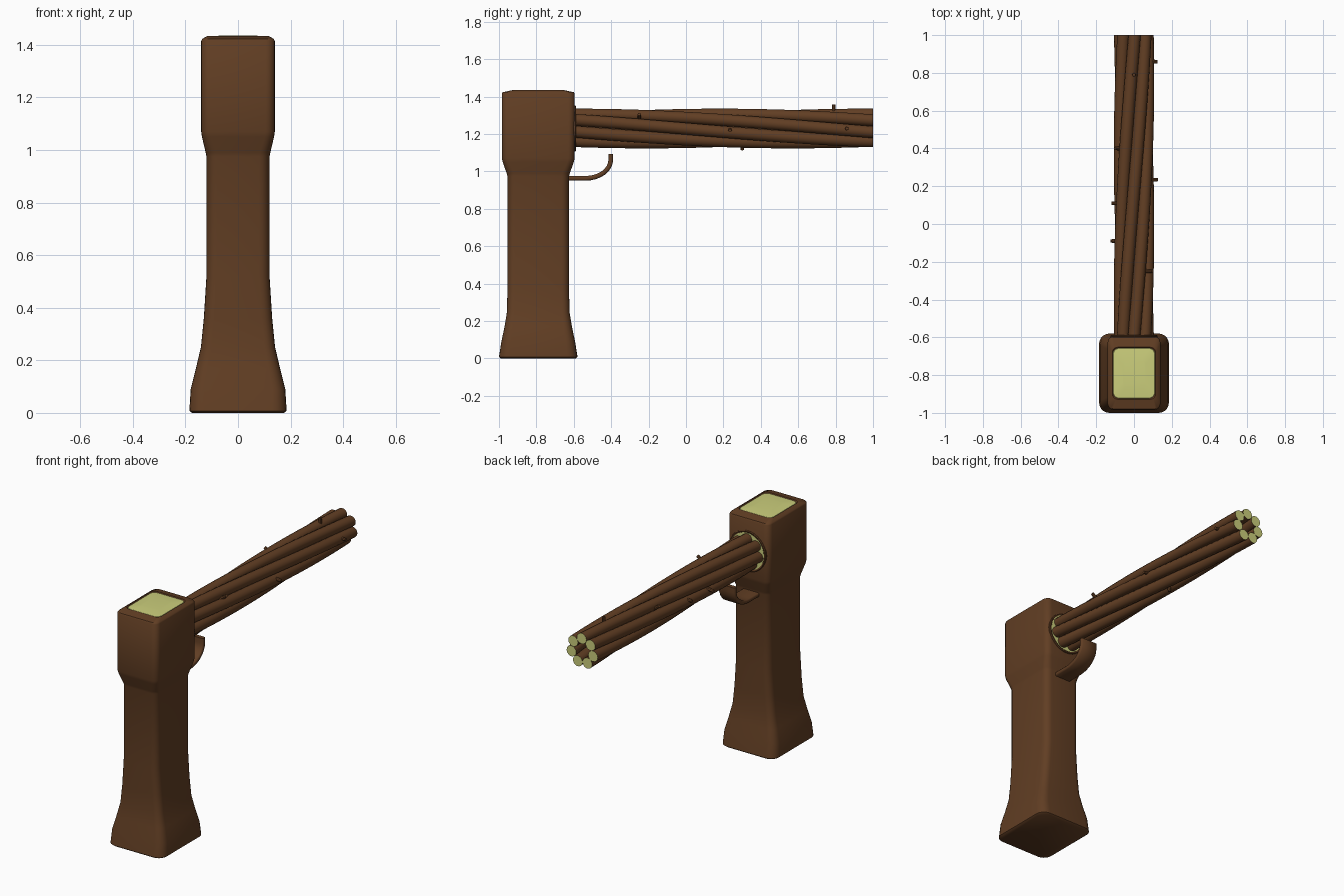
import bpy, math
from math import sin, cos, pi, radians
from mathutils import Vector

if "Cube" in bpy.data.objects:
    bpy.data.objects.remove(bpy.data.objects["Cube"])


def material(name, rgb):
    m = bpy.data.materials.new(name)
    m.diffuse_color = (*rgb, 1)
    m.use_nodes = True
    m.node_tree.nodes["Principled BSDF"].inputs["Base Color"].default_value = m.diffuse_color
    return m


BARK = material("brown bark", (0.12, 0.048, 0.017))
CUT = material("pale cut wood", (0.60, 0.62, 0.20))


def loft(name, rings, end_mat=0, start_mat=0, angle=35):
    """Skin a list of equal-length point rings and cap both ends."""
    n = len(rings[0])
    verts = [p for r in rings for p in r]
    faces = [(i * n + j, i * n + (j + 1) % n, (i + 1) * n + (j + 1) % n, (i + 1) * n + j)
             for i in range(len(rings) - 1) for j in range(n)]
    faces.append(tuple(reversed(range(n))))
    faces.append(tuple(range(len(verts) - n, len(verts))))
    me = bpy.data.meshes.new(name)
    me.from_pydata(verts, [], faces)
    me.materials.append(BARK)
    me.materials.append(CUT)
    me.polygons[len(faces) - 2].material_index = start_mat
    me.polygons[len(faces) - 1].material_index = end_mat
    ob = bpy.data.objects.new(name, me)
    bpy.context.collection.objects.link(ob)
    bpy.ops.object.select_all(action='DESELECT')
    ob.select_set(True)
    bpy.context.view_layer.objects.active = ob
    bpy.ops.object.mode_set(mode='EDIT')
    bpy.ops.mesh.select_all(action='SELECT')
    bpy.ops.mesh.normals_make_consistent(inside=False)
    bpy.ops.object.mode_set(mode='OBJECT')
    bpy.ops.object.shade_smooth_by_angle(angle=radians(angle))
    return ob


def rounded_rect(hx, hy, r, z, yc=-0.79, seg=5):
    pts = []
    for k, (sx, sy) in enumerate([(1, 1), (-1, 1), (-1, -1), (1, -1)]):
        for i in range(seg + 1):
            a = (k + i / seg) * pi / 2
            pts.append((sx * (hx - r) + r * cos(a), yc + sy * (hy - r) + r * sin(a), z))
    return pts


# post: flared foot, slim shaft, thicker head with crowned top
profile = [(0.175, 0.20, 0.05, 0.0), (0.185, 0.21, 0.055, 0.008), (0.18, 0.197, 0.05, 0.09),
           (0.16, 0.18, 0.045, 0.17), (0.141, 0.167, 0.04, 0.25), (0.13, 0.165, 0.04, 0.36),
           (0.12, 0.165, 0.04, 0.52), (0.12, 0.165, 0.04, 0.975), (0.123, 0.169, 0.04, 0.99),
           (0.137, 0.19, 0.035, 1.05), (0.14, 0.195, 0.035, 1.07), (0.14, 0.195, 0.035, 1.415),
           (0.136, 0.19, 0.035, 1.423), (0.115, 0.138, 0.03, 1.434),
           (0.11, 0.132, 0.028, 1.428)]
loft("post", [rounded_rect(*p) for p in profile], angle=40)

# pale cut face on top of the post
loft("post_top_cut", [rounded_rect(0.112, 0.134, 0.03, 1.427), rounded_rect(0.109, 0.131, 0.03, 1.431),
                      rounded_rect(0.06, 0.07, 0.02, 1.436)], 1)
for f in bpy.context.object.data.polygons:
    f.material_index = 1

# beam of seven twisted branches
ZB, COUNT, RING, RAD = 1.229, 7, 0.0745, 0.0325
Y0, Y1, STEPS = -0.60, 1.0, 32
TWIST = 1.15
for s in range(COUNT):
    rings = []
    for i in range(STEPS + 1):
        y = Y0 + (Y1 - Y0) * i / STEPS
        a = 2 * pi * s / COUNT + TWIST * (y - Y0)
        cx, cz = RING * sin(a), ZB + RING * cos(a)
        rings.append([(cx + RAD * cos(t * pi / 7), y, cz + RAD * sin(t * pi / 7)) for t in range(14)])
    loft(f"branch_{s + 1}", rings, 1, 1, angle=50)


def disc_ring(r, y):
    return [(r * cos(t * pi / 16), y, ZB + r * sin(t * pi / 16)) for t in range(32)]


# socket on the back of the head: bark rim with a pale floor
loft("socket_rim", [disc_ring(0.124, -0.61), disc_ring(0.124, -0.592), disc_ring(0.12, -0.588),
                    disc_ring(0.114, -0.592)])
loft("socket_floor", [disc_ring(0.112, -0.60), disc_ring(0.112, -0.59)], 1)

# small twig stubs: position along beam, angle from the top, length
twigs = [(-0.25, 52, 0.02), (0.235, 95, 0.022), (0.86, 90, 0.02), (0.79, 0, 0.025),
         (0.40, -55, 0.018), (0.11, -93, 0.015), (-0.09, -100, 0.02), (0.30, 185, 0.012)]
for k, (y, deg, ln) in enumerate(twigs):
    a = radians(deg)
    out = Vector((sin(a), 0, cos(a)))
    side = Vector((cos(a), 0, -sin(a)))
    rings = []
    for d, r in ((0.075, 0.011), (0.104 + ln, 0.009)):
        c = Vector((0, y, ZB)) + out * d
        rings.append([tuple(c + side * (r * cos(t * pi / 4)) + Vector((0, r * sin(t * pi / 4), 0)))
                      for t in range(8)])
    loft(f"twig_{k + 1}", rings)

# curved bracket hook under the beam
path = [(-0.64, 0.963), (-0.56, 0.963)]
path += [(-0.535 + 0.133 * sin(t * pi / 16), 1.063 - 0.1 * cos(t * pi / 16)) for t in range(9)]
path.append((-0.402, 1.094))
rings = []
for i, p in enumerate(path):
    a, b = Vector(path[max(i - 1, 0)]), Vector(path[min(i + 1, len(path) - 1)])
    t = (b - a).normalized()
    ny, nz = -t.y, t.x
    w, h, c = 0.055, 0.0125, 0.006
    sec = [(w, -h + c), (w, h - c), (w - c, h), (-w + c, h),
           (-w, h - c), (-w, -h + c), (-w + c, -h), (w - c, -h)]
    rings.append([(x, p[0] + ny * d, p[1] + nz * d) for x, d in sec])
loft("hook", rings, angle=50)
